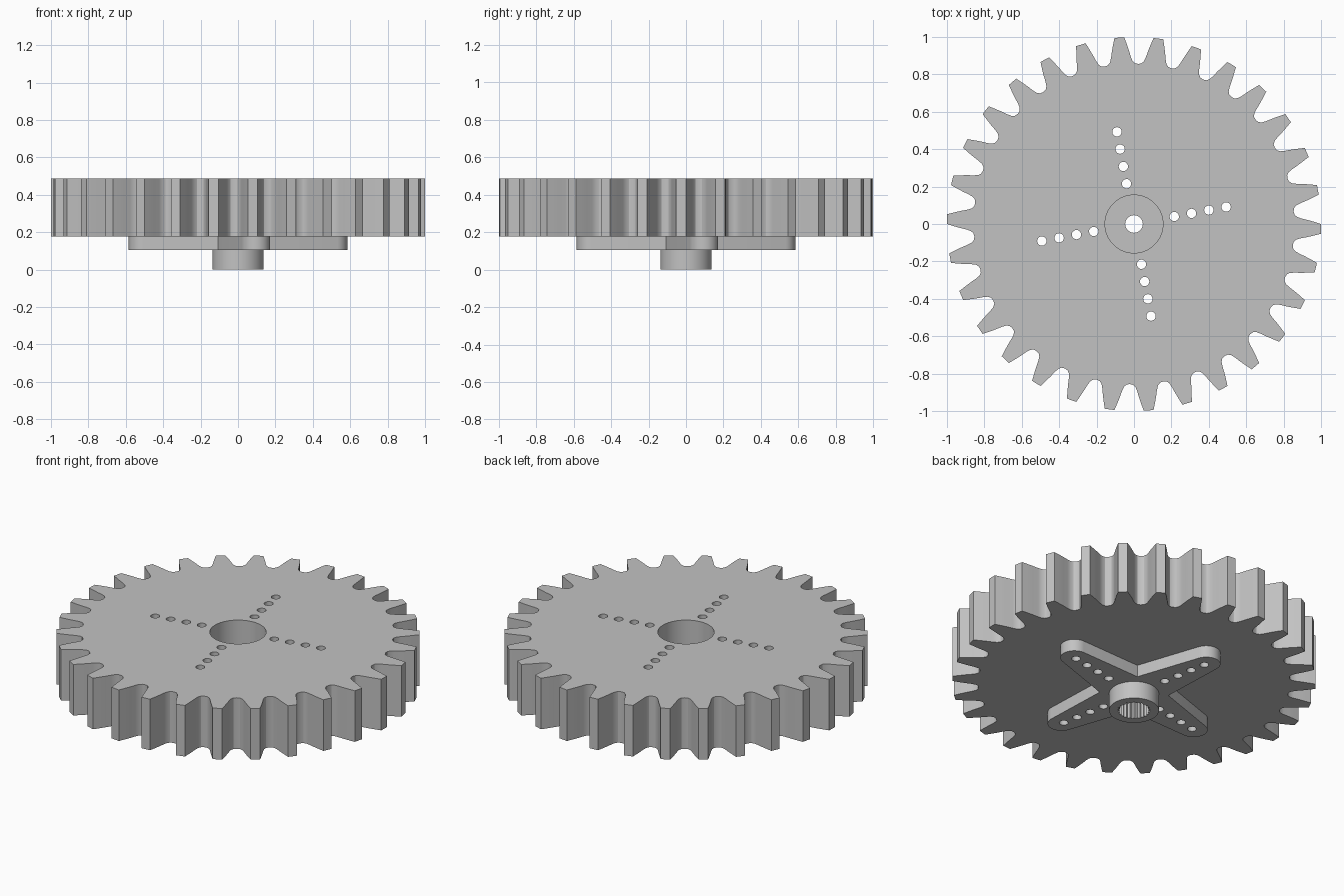
import bpy, bmesh
from math import cos, sin, radians, pi

cube = bpy.data.objects.get("Cube")
if cube:
    bpy.data.objects.remove(cube, do_unlink=True)

TURN = radians(10.5)      # direction of the first arm and first tooth
TEETH = 30

# Single grey plastic
grey = bpy.data.materials.new("grey_plastic")
grey.use_nodes = True
colour = (0.54, 0.54, 0.54, 1)
grey.diffuse_color = colour
grey.node_tree.nodes["Principled BSDF"].inputs["Base Color"].default_value = colour


def polar(r, a):
    return (r * cos(a), r * sin(a))


def circle(r, n, cx=0, cy=0):
    return [(cx + r * cos(2 * pi * i / n), cy + r * sin(2 * pi * i / n)) for i in range(n)]


def plate(name, loops, z0, z1):
    """Extruded flat outline; the loops after the first are holes."""
    curve = bpy.data.curves.new(name, 'CURVE')
    curve.dimensions = '2D'
    curve.fill_mode = 'BOTH'
    curve.extrude = (z1 - z0) / 2
    for loop in loops:
        spline = curve.splines.new('POLY')
        spline.points.add(len(loop) - 1)
        for point, (x, y) in zip(spline.points, loop):
            point.co = (x, y, 0, 1)
        spline.use_cyclic_u = True
    temp = bpy.data.objects.new(name + "_outline", curve)
    bpy.context.collection.objects.link(temp)
    graph = bpy.context.evaluated_depsgraph_get()
    mesh = bpy.data.meshes.new_from_object(temp.evaluated_get(graph))
    bpy.data.objects.remove(temp, do_unlink=True)
    bpy.data.curves.remove(curve)

    bm = bmesh.new()
    bm.from_mesh(mesh)
    bmesh.ops.remove_doubles(bm, verts=bm.verts, dist=0.0001)
    bmesh.ops.translate(bm, verts=bm.verts, vec=(0, 0, (z0 + z1) / 2))
    bmesh.ops.recalc_face_normals(bm, faces=bm.faces)
    bm.to_mesh(mesh)
    bm.free()
    mesh.name = name
    mesh.materials.clear()
    mesh.materials.append(grey)
    obj = bpy.data.objects.new(name, mesh)
    bpy.context.collection.objects.link(obj)
    bpy.ops.object.select_all(action='DESELECT')
    obj.select_set(True)
    bpy.context.view_layer.objects.active = obj
    bpy.ops.object.shade_smooth_by_angle(angle=radians(28))
    return obj


# Rows of small holes shared by the gear and the arms
holes = []
for k in range(4):
    for i in range(4):
        x, y = polar(0.219 + 0.094 * i, TURN + k * pi / 2)
        holes.append(circle(0.025, 20, x, y))

# Gear outline: half a tooth as (radius, degrees from tooth centre), mirrored
flank = [(1.0, 1.5), (0.965, 2.15), (0.93, 2.8), (0.895, 3.4),
         (0.873, 3.95), (0.86, 4.8)]
tooth = [(r, -a) for r, a in reversed(flank)] + flank + [(0.856, 6)]
gear_outline = [polar(r, TURN + radians(a) + 2 * pi * k / TEETH)
                for k in range(TEETH) for r, a in tooth]
plate("gear", [gear_outline, circle(0.155, 64)] + holes, 0.177, 0.487)

# Four tapered arms with rounded ends, under the gear
arm_outline = []
for k in range(4):
    a = TURN + k * pi / 2
    arm_outline.append(polar(0.19, a - pi / 4))
    cx, cy = polar(0.515, a)
    for i in range(17):
        x, y = polar(0.078, a + radians(-81 + 162 * i / 16))
        arm_outline.append((cx + x, cy + y))
plate("cross_arms", [arm_outline, circle(0.047, 32)] + holes, 0.105, 0.177)

# Hub with a splined socket
socket = [polar(0.092 if i % 2 else 0.082, 2 * pi * i / 50) for i in range(50)]
plate("hub", [circle(0.137, 64), socket], 0, 0.105)
